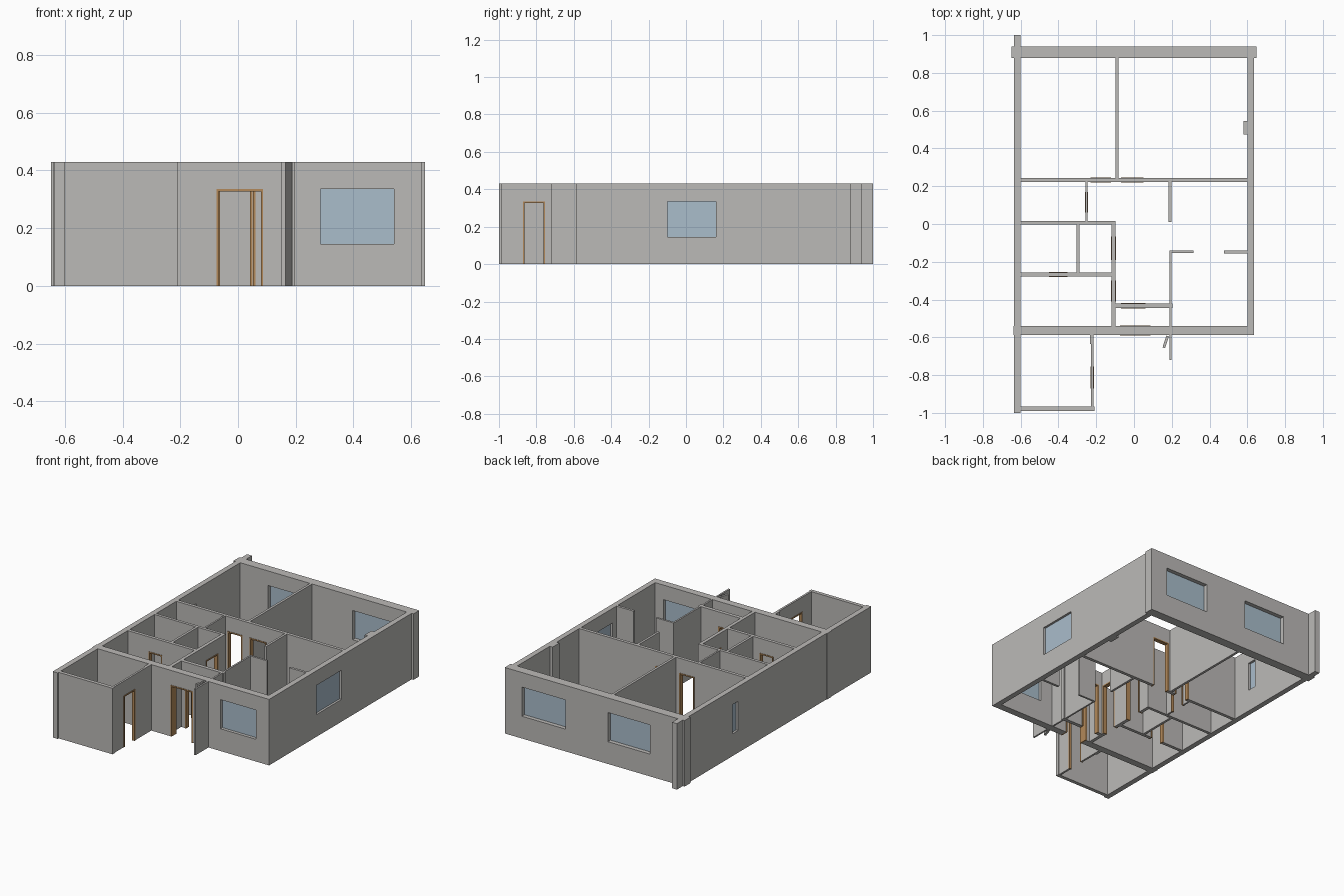
import bpy, bmesh, math
from mathutils import Matrix, Vector

cube = bpy.data.objects.get("Cube")
if cube:
    bpy.data.objects.remove(cube, do_unlink=True)

HEIGHT, SILL, HEAD = 0.43, 0.145, 0.335


def material(name, color):
    m = bpy.data.materials.new(name)
    m.use_nodes = True
    m.diffuse_color = (*color, 1)
    bsdf = m.node_tree.nodes["Principled BSDF"]
    bsdf.inputs["Base Color"].default_value = (*color, 1)
    bsdf.inputs["Roughness"].default_value = 0.8
    return m


PLASTER = material("grey plaster", (0.50, 0.49, 0.475))
GLASS = material("pale blue glass", (0.40, 0.51, 0.60))
WOOD = material("tan wood", (0.45, 0.25, 0.10))


def finish(bm, name, mat):
    bmesh.ops.recalc_face_normals(bm, faces=bm.faces)
    mesh = bpy.data.meshes.new(name)
    bm.to_mesh(mesh)
    bm.free()
    mesh.materials.append(mat)
    ob = bpy.data.objects.new(name, mesh)
    bpy.context.collection.objects.link(ob)
    return ob


def add_box(bm, lo, hi):
    lo, hi = Vector(lo), Vector(hi)
    mat = Matrix.Translation((lo + hi) / 2) @ Matrix.Diagonal((*(hi - lo), 1))
    bmesh.ops.create_cube(bm, size=1, matrix=mat)


def point(axis, run, depth, z):
    return (run, depth, z) if axis == "x" else (depth, run, z)


def wall(name, axis, start, end, near, far, doors=(), windows=()):
    """Wall running along an axis, extruded from an elevation grid with open cells."""
    holes = [(a, b, 0, HEAD) for a, b in doors] + [(a, b, SILL, HEAD) for a, b in windows]
    runs = sorted({start, end} | {v for h in holes for v in h[:2]})
    levels = sorted({0, HEIGHT} | {v for h in holes for v in h[2:]})
    bm = bmesh.new()
    grid = [[bm.verts.new(point(axis, r, near, z)) for z in levels] for r in runs]
    for i in range(len(runs) - 1):
        for j in range(len(levels) - 1):
            r = (runs[i] + runs[i + 1]) / 2
            z = (levels[j] + levels[j + 1]) / 2
            if not any(a < r < b and c < z < d for a, b, c, d in holes):
                bm.faces.new((grid[i][j], grid[i + 1][j], grid[i + 1][j + 1], grid[i][j + 1]))
    loose = [v for v in bm.verts if not v.link_faces]
    bmesh.ops.delete(bm, geom=loose, context="VERTS")
    made = bmesh.ops.extrude_face_region(bm, geom=bm.faces[:], use_keep_orig=True)["geom"]
    bmesh.ops.translate(bm, verts=[v for v in made if isinstance(v, bmesh.types.BMVert)],
                        vec=point(axis, 0, far - near, 0))
    finish(bm, name, PLASTER)

    # Wooden linings around the doors
    t, lip = 0.008, 0.003
    for a, b in doors:
        bm = bmesh.new()
        for r0, r1, z0, z1 in ((a, a + t, 0, HEAD), (b - t, b, 0, HEAD),
                               (a + t, b - t, HEAD - t, HEAD)):
            add_box(bm, point(axis, r0, near - lip, z0), point(axis, r1, far + lip, z1))
        finish(bm, name + "_door_frame", WOOD)

    # Glass panes set in the middle of the wall
    mid = (near + far) / 2
    for a, b in windows:
        bm = bmesh.new()
        add_box(bm, point(axis, a, mid - 0.003, SILL), point(axis, b, mid + 0.003, HEAD))
        finish(bm, name + "_window_glass", GLASS)


# Outer walls
wall("back_wall", "x", -0.648, 0.648, 0.88, 0.94, windows=[(-0.40, -0.095), (0.21, 0.525)])
wall("front_wall", "x", -0.639, 0.635, -0.587, -0.54, doors=[(-0.075, 0.087)],
     windows=[(0.285, 0.54)])
wall("right_outer_wall", "y", -1.0, 1.0, -0.635, -0.60, windows=[(0.37, 0.43)])
wall("left_outer_wall", "y", -0.54, 0.88, 0.60, 0.635, windows=[(-0.10, 0.16)])

# Porch room and entrance fins
wall("porch_front_wall", "x", -0.60, -0.21, -0.99, -0.966)
wall("porch_side_wall", "y", -0.966, -0.587, -0.227, -0.214, doors=[(-0.872, -0.755)])
wall("porch_pier", "y", -0.635, -0.587, -0.234, -0.227)
wall("entrance_fin", "y", -0.72, -0.587, 0.187, 0.198)

bm = bmesh.new()
add_box(bm, (-0.007, -0.033, 0), (0.007, 0.033, HEIGHT))
angled = finish(bm, "angled_entrance_panel", PLASTER)
angled.location = (0.168, -0.624, 0)
angled.rotation_euler.z = math.radians(-18)

# Back rooms
wall("back_room_divider", "y", 0.243, 0.88, -0.098, -0.082)
wall("cross_wall", "x", -0.60, 0.60, 0.222, 0.243, doors=[(-0.23, -0.122), (-0.07, 0.05)])
wall("wall_pilaster", "y", 0.475, 0.545, 0.58, 0.60)

# Hall and small rooms
wall("closet_wall", "y", 0.016, 0.222, -0.257, -0.246, doors=[(0.06, 0.17)])
wall("hall_stub_wall", "y", 0.01, 0.222, 0.183, 0.198)
wall("middle_room_wall", "x", -0.60, -0.12, -0.003, 0.016)
wall("hall_side_wall", "y", -0.54, 0.016, -0.12, -0.098,
     doors=[(-0.41, -0.30), (-0.19, -0.065)])
wall("small_room_divider", "y", -0.257, -0.003, -0.304, -0.288)
wall("lower_room_wall", "x", -0.60, -0.12, -0.278, -0.257, doors=[(-0.45, -0.352)])
wall("vestibule_wall", "x", -0.098, 0.205, -0.444, -0.42, doors=[(-0.07, 0.06)])

# Living room partitions
wall("living_room_side_wall", "y", -0.54, -0.14, 0.187, 0.198)
wall("living_room_short_wall", "x", 0.198, 0.315, -0.153, -0.14)
wall("living_room_wall_end", "x", 0.476, 0.60, -0.156, -0.14)
